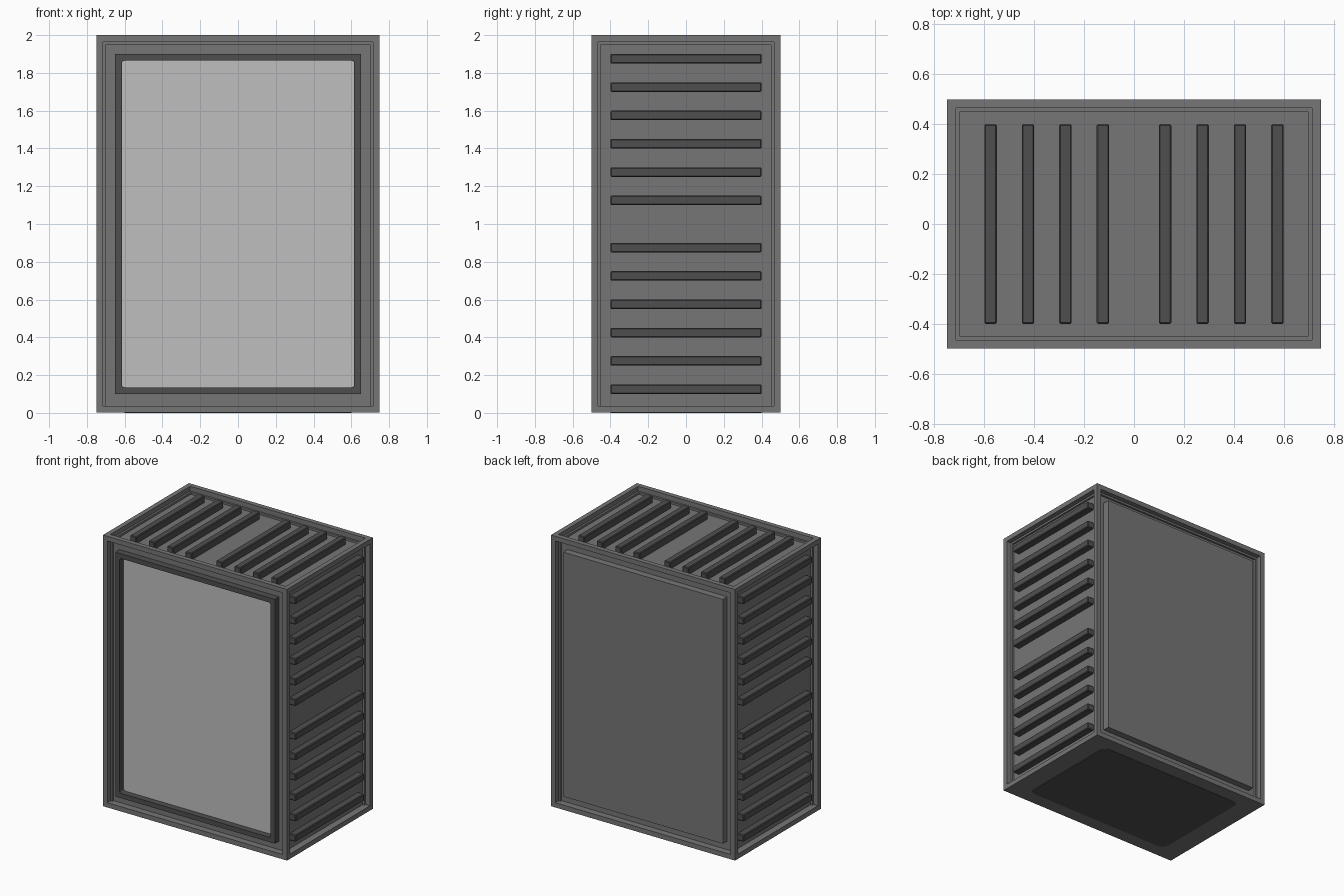
import bpy, bmesh
from mathutils import Vector

cube = bpy.data.objects.get("Cube")
if cube:
    bpy.data.objects.remove(cube, do_unlink=True)


def material(name, v):
    m = bpy.data.materials.new(name)
    m.use_nodes = True
    m.diffuse_color = (v, v, v, 1)
    bsdf = next(n for n in m.node_tree.nodes if n.type == 'BSDF_PRINCIPLED')
    bsdf.inputs["Base Color"].default_value = (v, v, v, 1)
    return m


GREY = material("mid_grey", 0.18)
DARK = material("dark_grey", 0.078)
PALE = material("pale_grey", 0.52)


def box_bm(lo, hi):
    """Box spanning two opposite corners."""
    bm = bmesh.new()
    bmesh.ops.create_cube(bm, size=1)
    lo, hi = Vector(lo), Vector(hi)
    for v in bm.verts:
        v.co = (lo + hi) / 2 + v.co * (hi - lo)
    bm.normal_update()
    return bm


def finish(name, bm, *mats):
    mesh = bpy.data.meshes.new(name)
    bmesh.ops.recalc_face_normals(bm, faces=bm.faces)
    bm.to_mesh(mesh)
    bm.free()
    obj = bpy.data.objects.new(name, mesh)
    for m in mats:
        mesh.materials.append(m)
    bpy.context.collection.objects.link(obj)
    return obj


def slat(name, lo, hi):
    obj = finish(name, box_bm(lo, hi), DARK)
    mod = obj.modifiers.new("soft_edges", 'BEVEL')
    mod.width = 0.005
    mod.segments = 1


# Cabinet: every face but the bottom has a recess inside a narrow rim
bm = box_bm((-0.75, -0.5, 0.002), (0.75, 0.5, 2))
faces = [f for f in bm.faces if f.normal.z > -0.5]
bmesh.ops.inset_individual(bm, faces=faces, thickness=0.05)
for f in faces:
    n = f.normal.copy()
    new = bmesh.ops.extrude_discrete_faces(bm, faces=[f])["faces"][0]
    bmesh.ops.translate(bm, verts=new.verts, vec=n * -0.05)
finish("cabinet", bm, GREY)

# Raised back panel, flush with the rim
finish("back_panel", box_bm((-0.65, 0.42, 0.1), (0.65, 0.5, 1.9)), GREY)

# Front bezel with a sunken, slightly rounded screen
bm = box_bm((-0.65, -0.5, 0.1), (0.65, -0.42, 1.9))
front = next(f for f in bm.faces if f.normal.y < -0.5)
bmesh.ops.inset_individual(bm, faces=[front], thickness=0.05)
screen = bmesh.ops.extrude_discrete_faces(bm, faces=[front])["faces"][0]
bmesh.ops.translate(bm, verts=screen.verts, vec=(0, 0.046, 0))
corners = [e for v in screen.verts for e in v.link_edges if e not in screen.edges[:]]
bmesh.ops.bevel(bm, geom=corners, offset=0.015, segments=3, profile=0.5, affect='EDGES')
bm.normal_update()
for f in bm.faces:
    c = f.calc_center_median()
    f.material_index = int(f.normal.y < -0.9 and abs(c.y + 0.454) < 0.001)
finish("screen_bezel", bm, DARK, PALE)

# Side slats: two groups of six on each side
for side, s in (("left", 1), ("right", -1)):
    xs = sorted((0.68 * s, 0.75 * s))
    for group, z0 in (("lower", 0.1), ("upper", 1.1)):
        for i in range(6):
            z = z0 + 0.15 * i
            slat(f"{side}_{group}_slat_{i + 1}", (xs[0], -0.4, z), (xs[1], 0.4, z + 0.05))

# Top slats: two mirrored groups of four
for side, s in (("left", 1), ("right", -1)):
    for i in range(4):
        xs = sorted((s * (0.1 + 0.15 * i), s * (0.15 + 0.15 * i)))
        slat(f"top_{side}_slat_{i + 1}", (xs[0], -0.4, 1.93), (xs[1], 0.4, 2))

# Thin rounded plate under the cabinet
bm = box_bm((-0.6, -0.4, 0), (0.6, 0.4, 0.006))
upright = [e for e in bm.edges if abs(e.verts[0].co.z - e.verts[1].co.z) > 0.001]
bmesh.ops.bevel(bm, geom=upright, offset=0.05, segments=5, profile=0.5, affect='EDGES')
finish("base_plate", bm, DARK)
